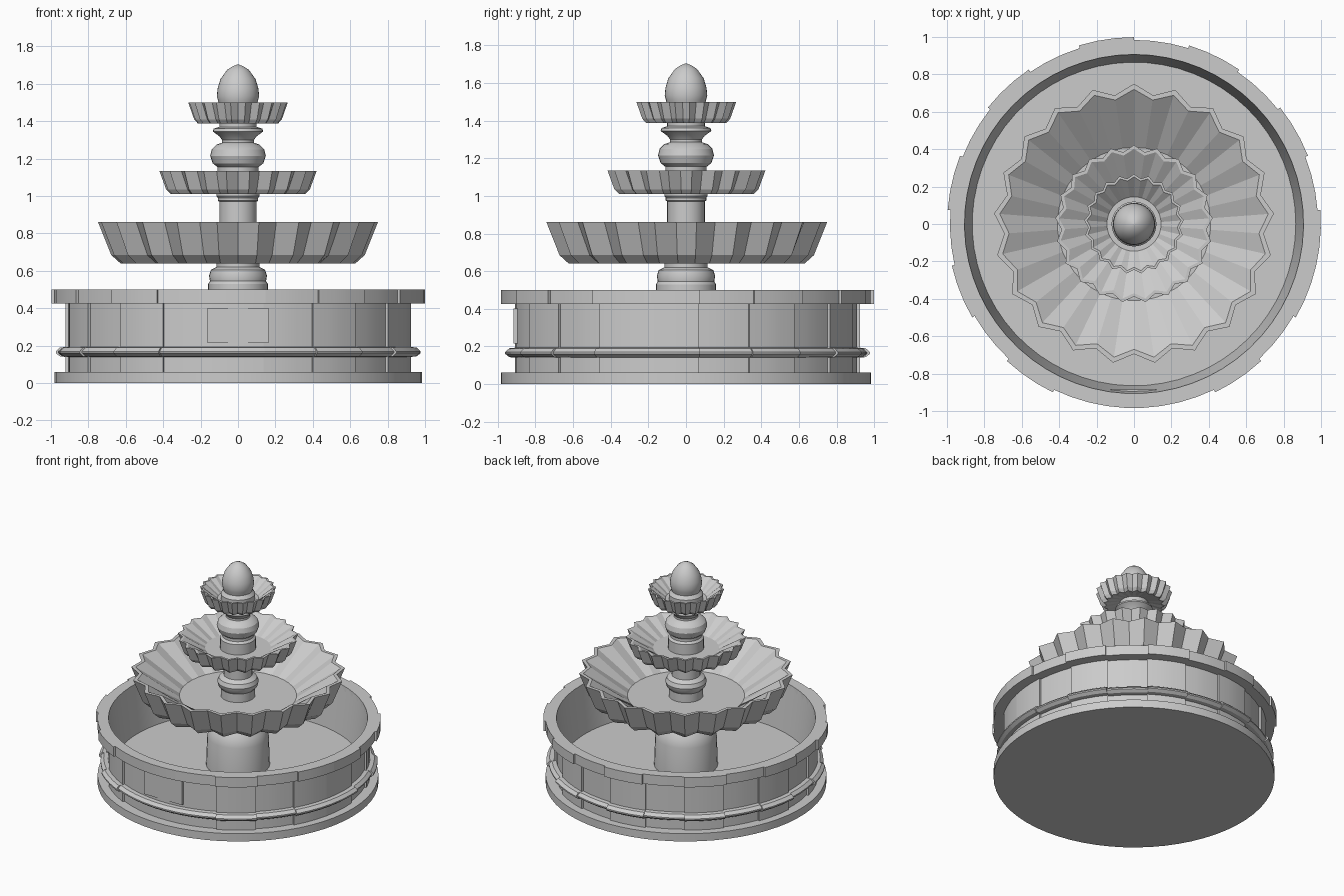
import bpy, bmesh
from math import sin, cos, pi, radians

if "Cube" in bpy.data.objects:
    bpy.data.objects.remove(bpy.data.objects["Cube"])

N = 21  # stones in the basin wall, flutes on each bowl


def finish(name, bm, smooth=None):
    bmesh.ops.recalc_face_normals(bm, faces=bm.faces)
    me = bpy.data.meshes.new(name)
    bm.to_mesh(me)
    bm.free()
    ob = bpy.data.objects.new(name, me)
    bpy.context.collection.objects.link(ob)
    if smooth:
        me.shade_smooth()
        me.set_sharp_from_angle(angle=radians(smooth))
    return ob


def skin(bm, rings):
    """Bridge consecutive closed rings of coordinates with quads."""
    rows = [[bm.verts.new(p) for p in ring] for ring in rings]
    for a, b in zip(rows, rows[1:]):
        n = len(a)
        for i in range(n):
            j = (i + 1) % n
            bm.faces.new((a[i], a[j], b[j], b[i]))
    return rows


def lathe(name, profile, seg=32, cap=True, smooth=30):
    bm = bmesh.new()
    rows = skin(bm, [[(r * cos(2 * pi * i / seg), r * sin(2 * pi * i / seg), z)
                      for i in range(seg)] for r, z in profile])
    bm.faces.new(rows[0])
    if cap:
        bm.faces.new(rows[-1])
    return finish(name, bm, smooth)


def fluted_bowl(name, profile):
    """Profile rows are (tip radius, valley radius, z), underside, outside, inside."""
    bm = bmesh.new()
    rings = []
    for row in profile:
        z = row[2]
        rings.append([(row[i % 2] * cos(pi / 2 + pi * i / N),
                       row[i % 2] * sin(pi / 2 + pi * i / N), z) for i in range(2 * N)])
    rows = skin(bm, rings)
    bm.faces.new(rows[0])
    bm.faces.new(rows[-1])
    return finish(name, bm)


# Base slab, and the basin lining with its floor and sloping inner wall
lathe("base_slab", [(.983, 0), (.983, .06)], 63)
lathe("basin_lining", [(.865, .14), (.907, .499)], 63, cap=False)

# Wall of stones with moulding band and rim, alternately stepped in and out
stone = [(.925, .06), (.925, .14), (.955, .143), (.977, .16), (.977, .17),
         (.955, .19), (.925, .193), (.925, .425), (.999, .425), (.999, .5)]
inner = [(.9065, .5), (.90, .42), (.885, .06)]
proud = {0, 2, 4, 6, 8, 12, 14, 15, 17, 19}
bm = bmesh.new()
for k in range(N):
    step = 0 if k in proud else .015
    prof = [(r - step, z) for r, z in stone] + inner
    angles = [pi / 2 + 2 * pi * (k + t / 3) / N for t in range(4)]
    rows = skin(bm, [[(r * cos(a), r * sin(a), z) for r, z in prof] for a in angles])
    bm.faces.new(rows[0])
    bm.faces.new(rows[-1])
finish("basin_wall", bm, 20)

# Plain raised panel on the front
bpy.ops.mesh.primitive_cube_add(size=1, location=(0, -.9, .308))
panel = bpy.context.object
panel.name = "front_panel"
panel.scale = (.325, .032, .185)

# Three fluted bowls
fluted_bowl("lower_bowl", [(.12, .12, .655), (.63, .56, .64), (.68, .62, .685), (.75, .695, .86),
                           (.72, .67, .86), (.41, .41, .67)])
fluted_bowl("middle_bowl", [(.12, .12, 1.025), (.36, .32, 1.01), (.385, .345, 1.035),
                            (.422, .388, 1.135), (.402, .37, 1.135), (.23, .23, 1.04)])
fluted_bowl("upper_bowl", [(.10, .10, 1.41), (.215, .19, 1.388), (.235, .21, 1.41), (.267, .245, 1.5),
                           (.252, .232, 1.5), (.145, .145, 1.42)])

# Turned column pieces between the bowls
lathe("pedestal", [(.223, .14), (.216, .36), (.20, .42), (.16, .47), (.16, .53),
                   (.15, .545), (.155, .575), (.145, .605), (.115, .62), (.115, .65)])
lathe("lower_column", [(.12, .665), (.12, .735), (.138, .755), (.145, .785), (.133, .815),
                       (.10, .835), (.10, .97), (.108, .975), (.108, .99), (.115, 1.0), (.115, 1.02)])
lathe("middle_column", [(.125, 1.035), (.125, 1.12), (.11, 1.135), (.11, 1.155), (.135, 1.175),
                        (.149, 1.215), (.14, 1.25), (.115, 1.275), (.085, 1.285), (.085, 1.30),
                        (.10, 1.32), (.135, 1.345), (.13, 1.36), (.10, 1.37), (.10, 1.405)])
lathe("finial", [(.12, 1.415), (.12, 1.46), (.10, 1.485), (.107, 1.51), (.113, 1.535), (.109, 1.575),
                 (.094, 1.625), (.058, 1.675), (.03, 1.693), (.005, 1.703)])
